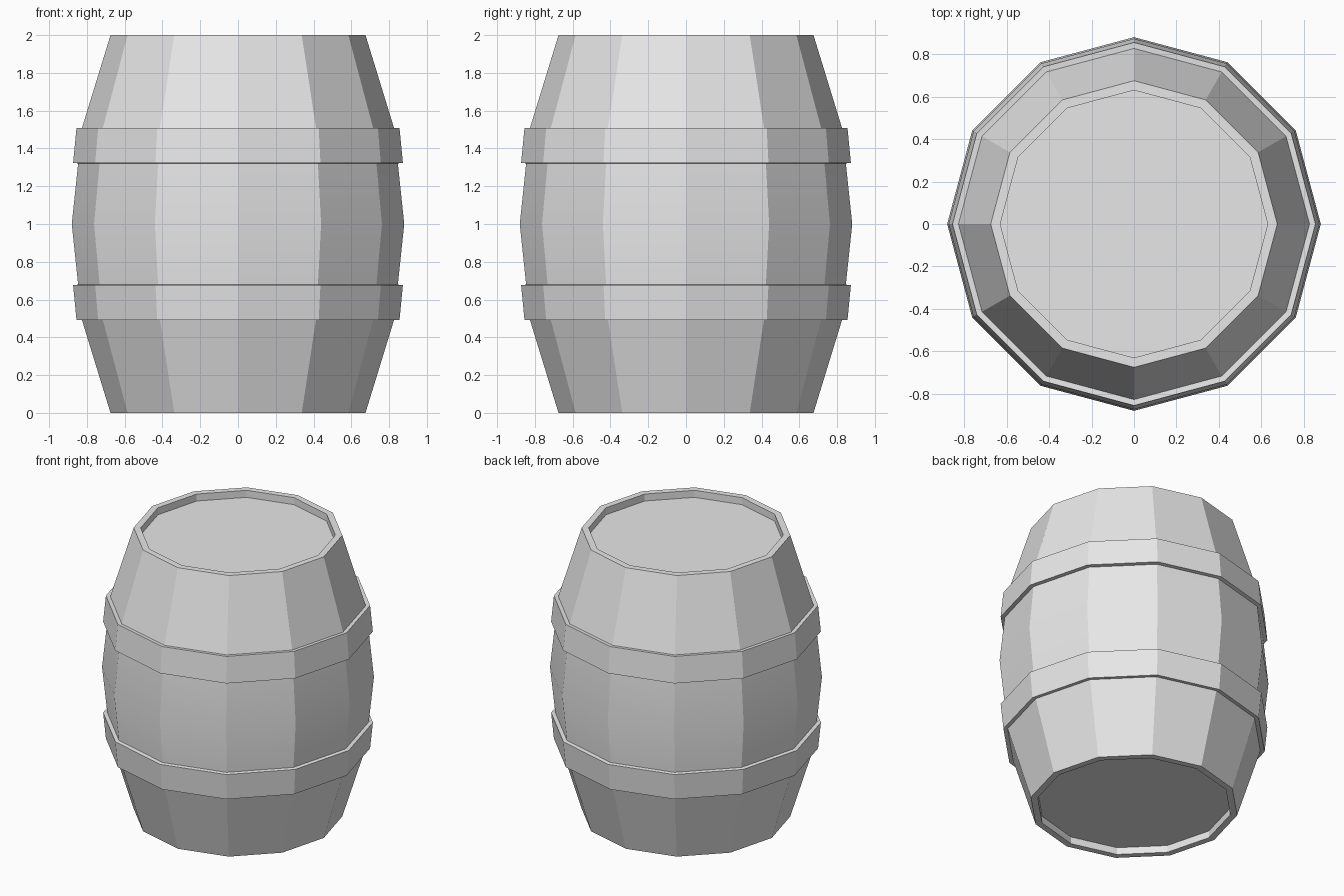
import bpy, bmesh
from math import cos, sin, pi

SIDES = 12
MID = 1.0  # height of the widest point

cube = bpy.data.objects.get("Cube")
if cube:
    bpy.data.objects.remove(cube, do_unlink=True)

grey = bpy.data.materials.new("light grey")
grey.use_nodes = True
colour = (0.8, 0.8, 0.8, 1)
grey.diffuse_color = colour
grey.node_tree.nodes["Principled BSDF"].inputs["Base Color"].default_value = colour


def flip(profile):
    """Mirror a (radius, height) profile about the middle of the barrel."""
    return [(r, 2 * MID - z) for r, z in reversed(profile)]


def lathe(name, profile, closed=False):
    """Turn a profile into a faceted ring; only the belly edge stays smooth."""
    bm = bmesh.new()
    rings = [[bm.verts.new((r * cos(2 * pi * i / SIDES), r * sin(2 * pi * i / SIDES), z))
              for i in range(SIDES)] for r, z in profile]
    if len(rings) == 1:
        bm.faces.new(rings[0])
    else:
        pairs = list(zip(rings, rings[1:]))
        if closed:
            pairs.append((rings[-1], rings[0]))
        for a, b in pairs:
            for i in range(SIDES):
                j = (i + 1) % SIDES
                bm.faces.new((a[i], a[j], b[j], b[i]))
    bm.normal_update()
    for face in bm.faces:
        face.smooth = True
    for edge in bm.edges:
        edge.smooth = all(abs(v.co.z - MID) < 0.001 for v in edge.verts)
    mesh = bpy.data.meshes.new(name)
    bm.to_mesh(mesh)
    bm.free()
    mesh.materials.append(grey)
    obj = bpy.data.objects.new(name, mesh)
    bpy.context.collection.objects.link(obj)
    return obj


# Staves: inner lip, rim, tapered end, belly, then the same mirrored
half = [(0.63, 0.05), (0.63, 0.0), (0.675, 0.0), (0.827, 0.495)]
lathe("staves", half + [(0.88, MID)] + flip(half))

# Recessed heads
lathe("top_head", [(0.63, 1.95)])
bottom = lathe("bottom_head", [(0.63, 0.05)])
bottom.data.flip_normals()

# Hoops following the slope of the staves
hoop = [(0.84, 1.32), (0.873, 1.324), (0.855, 1.508), (0.82, 1.505)]
lathe("upper_hoop", hoop, closed=True)
lathe("lower_hoop", flip(hoop), closed=True)
